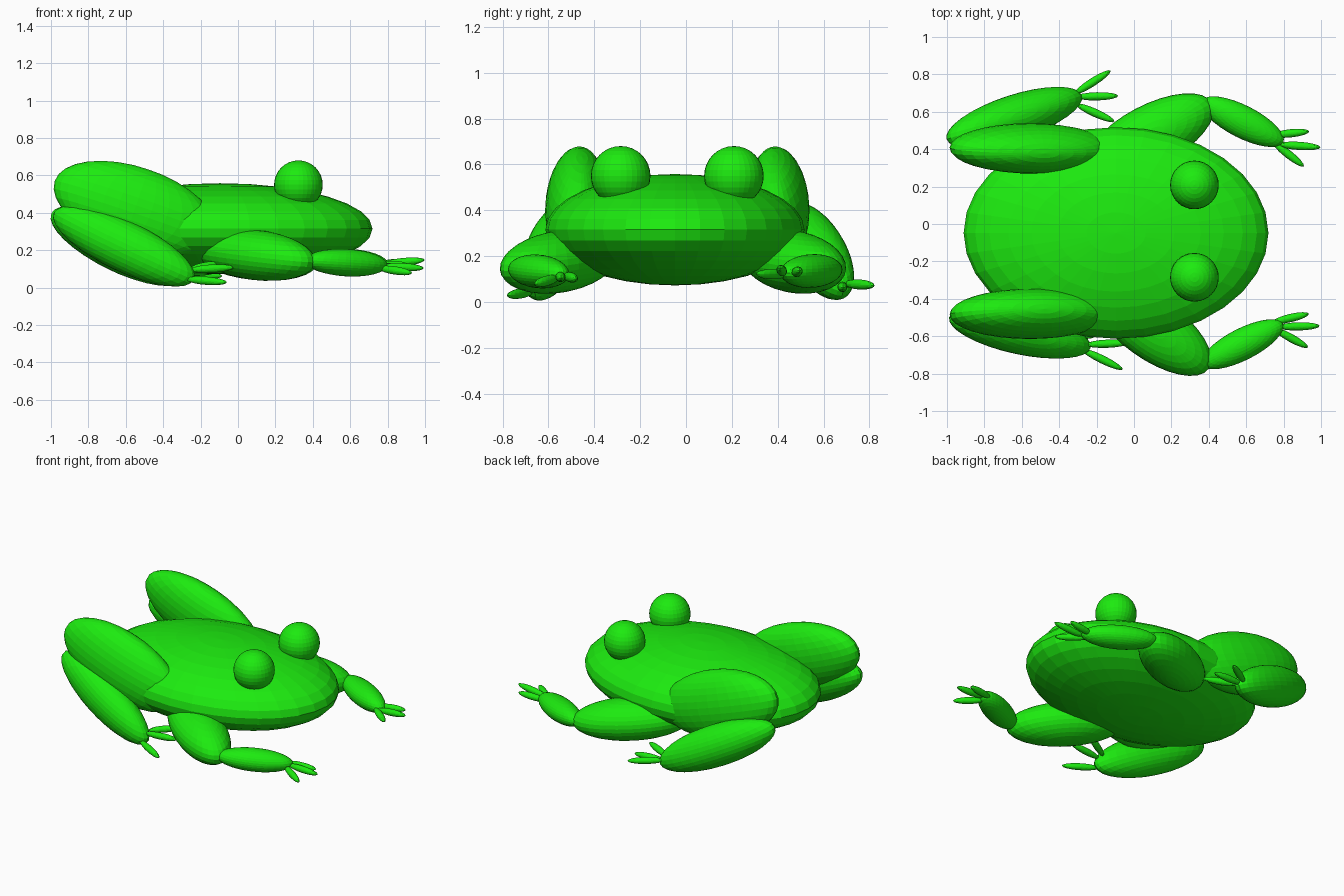
import bpy
from math import radians
from mathutils import Vector

green = bpy.data.materials.new("green")
green.diffuse_color = (0.012, 0.83, 0.005, 1)


def ellipsoid(name, loc, semi, rot=(0, 0, 0), seg=32, rings=16):
    """Flat-faced ellipsoid; rot = roll, downward tilt, yaw in degrees."""
    bpy.ops.mesh.primitive_uv_sphere_add(segments=seg, ring_count=rings, radius=1, location=loc,
                                         rotation=[radians(a) for a in rot])
    ob = bpy.context.object
    ob.name = name
    ob.scale = semi
    ob.data.materials.append(green)
    return ob


def toe(name, a, b, r=0.022):
    """Thin ellipsoid stretched between two points."""
    a, b = Vector(a), Vector(b)
    ob = ellipsoid(name, (a + b) / 2, ((b - a).length / 2, r, r), seg=16, rings=10)
    ob.rotation_euler = (b - a).to_track_quat('X', 'Z').to_euler()


# Body
MID = -0.035
ellipsoid("body", (-0.096, -0.048, 0.315), (0.815, 0.565, 0.243))

# Eyes and thighs, mirrored
for side, s in (("right", -1), ("left", 1)):
    ellipsoid(side + "_eye", (0.323, MID - 0.003 + s * 0.247, 0.55), (0.13, 0.13, 0.13))
    ellipsoid(side + "_thigh", (-0.55, MID - 0.003 + s * 0.442, 0.425), (0.454, 0.133, 0.22), (s * 7, 18.6, 0))

# Shins
ellipsoid("right_shin", (-0.61, -0.58, 0.222), (0.423, 0.117, 0.135), (0, 25, -12))
ellipsoid("left_shin", (-0.64, 0.57, 0.222), (0.415, 0.12, 0.135), (0, 25, 18))

# Arms
ellipsoid("right_upper_arm", (0.092, -0.555, 0.175), (0.38, 0.165, 0.134), (0, 6, -35.5))
ellipsoid("left_upper_arm", (0.085, 0.47, 0.175), (0.38, 0.165, 0.134), (0, 6, 27.8))
ellipsoid("right_forearm", (0.58, -0.643, 0.133), (0.242, 0.085, 0.073), (0, 3, 27))
ellipsoid("left_forearm", (0.58, 0.547, 0.135), (0.245, 0.087, 0.073), (0, 2, -27))

# Fingers and toes: start point, end point
digits = {
    "right_finger": [((0.74, -0.525, 0.115), (0.935, -0.48, 0.1)),
                     ((0.77, -0.55, 0.115), (0.992, -0.545, 0.104)),
                     ((0.75, -0.56, 0.105), (0.93, -0.66, 0.078)),
                     ],
    "left_finger": [((0.74, 0.475, 0.125), (0.937, 0.495, 0.138)),
                    ((0.77, 0.425, 0.125), (0.997, 0.41, 0.148)),
                    ((0.74, 0.44, 0.12), (0.908, 0.308, 0.122))],
    "right_toe": [((-0.28, -0.67, 0.045), (-0.06, -0.778, 0.028)),
                  ((-0.26, -0.645, 0.095), (-0.022, -0.635, 0.108)),
                  ((-0.26, -0.61, 0.1), (-0.08, -0.52, 0.13))],
    "left_toe": [((-0.32, 0.695, 0.08), (-0.125, 0.82, 0.072)),
                 ((-0.31, 0.68, 0.07), (-0.085, 0.685, 0.062)),
                 ((-0.31, 0.64, 0.08), (-0.105, 0.548, 0.09))],
}
for name, spans in digits.items():
    for i, (a, b) in enumerate(spans, 1):
        toe(f"{name}_{i}", a, b)
